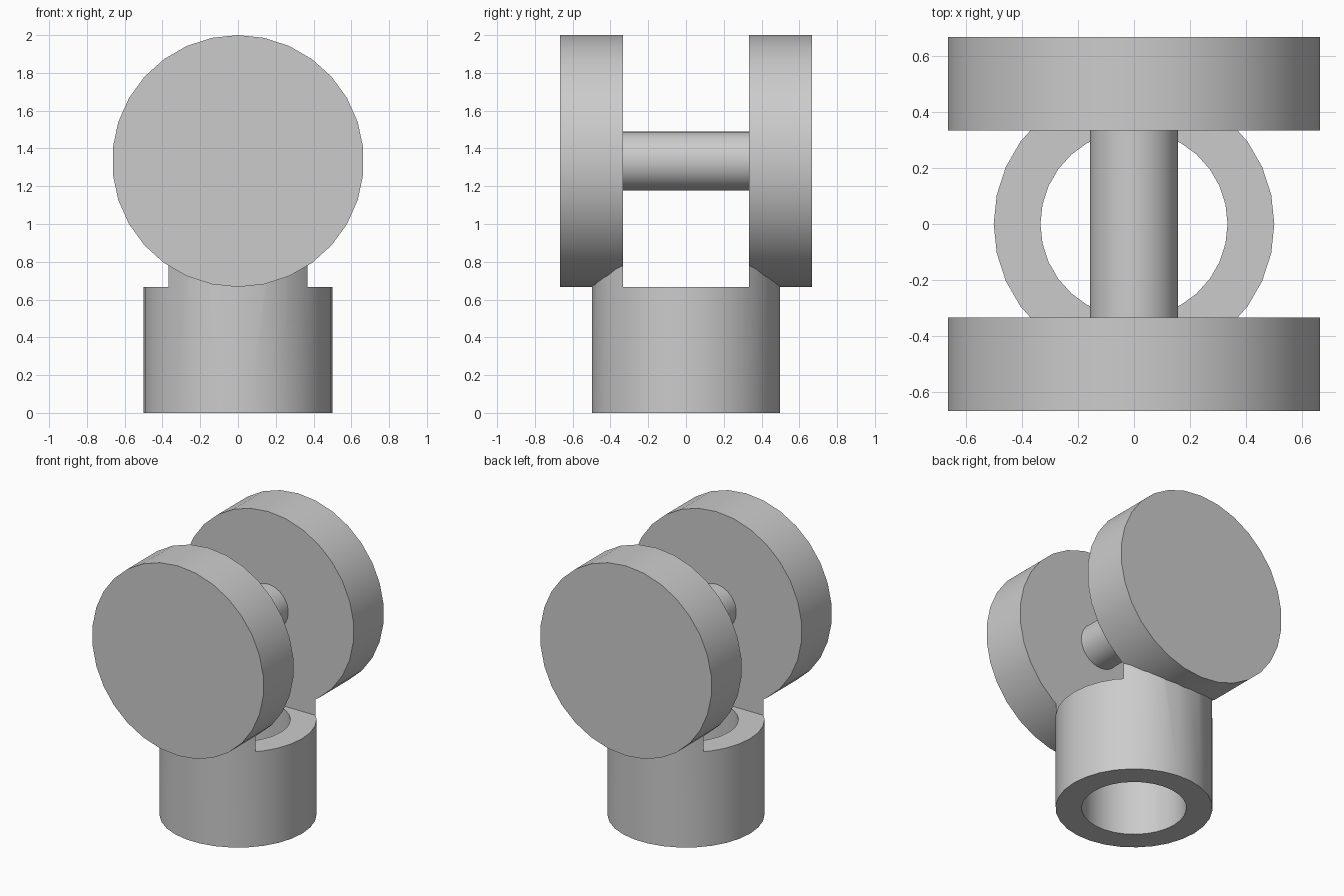
import bpy
import bmesh
import math
from mathutils import Matrix

cube = bpy.data.objects.get("Cube")
if cube:
    bpy.data.objects.remove(cube, do_unlink=True)

SIDES = 30
WHEEL_R, WHEEL_Z = 2 / 3, 4 / 3
GAP = 1 / 3            # half the space between the wheels
SOCKET_R, BORE_R, RIM_Z = 0.5, 1 / 3, 2 / 3
AXLE_R = 0.157

grey = bpy.data.materials.new("plain_grey")
grey.use_nodes = True
grey.diffuse_color = (0.6, 0.6, 0.6, 1)
grey.node_tree.nodes["Principled BSDF"].inputs["Base Color"].default_value = (0.6, 0.6, 0.6, 1)


def add_object(name, bm):
    mesh = bpy.data.meshes.new(name)
    bm.to_mesh(mesh)
    bm.free()
    mesh.materials.append(grey)
    obj = bpy.data.objects.new(name, mesh)
    bpy.context.collection.objects.link(obj)
    return obj


def cylinder(name, radius, low, high, axis="Z", z=0):
    """Closed cylinder running from low to high along Z or Y."""
    bm = bmesh.new()
    bmesh.ops.create_cone(bm, cap_ends=True, segments=SIDES, radius1=radius,
                          radius2=radius, depth=high - low)
    if axis == "Y":
        turn = Matrix.Translation((0, (low + high) / 2, z)) @ Matrix.Rotation(math.pi / 2, 4, "X")
    else:
        turn = Matrix.Translation((0, 0, (low + high) / 2)) @ Matrix.Rotation(math.pi / 2, 4, "Z")
    bm.transform(turn)
    return add_object(name, bm)


def box(name, size, centre):
    bm = bmesh.new()
    bmesh.ops.create_cube(bm, size=1)
    bm.transform(Matrix.Translation(centre) @ Matrix.Diagonal((*size, 1)))
    return add_object(name, bm)


def cut(obj, cutter):
    """Subtract the cutter, then discard it."""
    cutter.hide_render = True
    mod = obj.modifiers.new("cut", "BOOLEAN")
    mod.operation, mod.solver, mod.object = "DIFFERENCE", "EXACT", cutter
    bpy.context.view_layer.objects.active = obj
    bpy.ops.object.modifier_apply(modifier=mod.name)
    bpy.data.objects.remove(cutter, do_unlink=True)


# Socket: bored tube, notched between the wheels, saddled to fit under them
top = 0.95
socket = cylinder("socket", SOCKET_R, 0, top)
cut(socket, cylinder("bore_cutter", BORE_R, -0.1, top + 0.1))
cut(socket, box("notch_cutter", (2, 2 * GAP, 1), (0, 0, RIM_Z + 0.5)))
parts = [socket]

# Pair of wheels
for name, side in (("front_wheel", -1), ("back_wheel", 1)):
    low, high = sorted((side * GAP, side * 2 * GAP))
    cut(socket, cylinder("saddle_cutter", WHEEL_R, low - 0.03, high + 0.03, "Y", WHEEL_Z))
    parts.append(cylinder(name, WHEEL_R, low, high, "Y", WHEEL_Z))

# Axle, ends sunk into the wheels
parts.append(cylinder("axle", AXLE_R, -GAP - 0.05, GAP + 0.05, "Y", WHEEL_Z))

# Smooth the round walls, keep the rims crisp
for obj in parts:
    bpy.ops.object.select_all(action="DESELECT")
    obj.select_set(True)
    bpy.context.view_layer.objects.active = obj
    bpy.ops.object.shade_smooth_by_angle(angle=math.radians(30))
